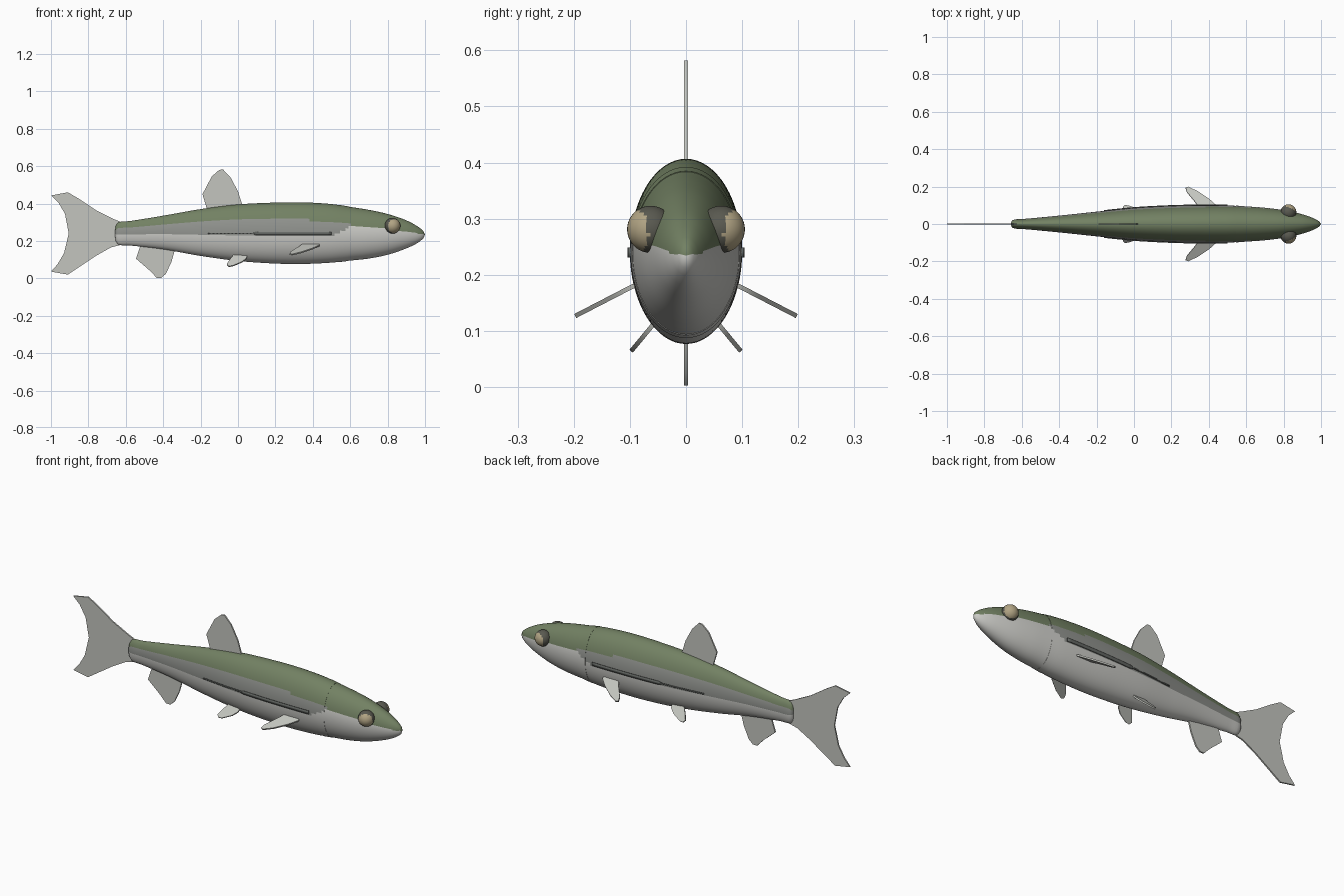
import bpy, bmesh, math
from mathutils import Vector

cube = bpy.data.objects.get("Cube")
if cube:
    bpy.data.objects.remove(cube, do_unlink=True)


def material(name, rgb):
    m = bpy.data.materials.new(name)
    m.use_nodes = True
    m.diffuse_color = (*rgb, 1)
    m.node_tree.nodes["Principled BSDF"].inputs["Base Color"].default_value = (*rgb, 1)
    return m


olive = material("olive back", (.17, .22, .125))
grey = material("grey flank", (.28, .29, .27))
pale = material("pale belly", (.60, .60, .57))
fin_mat = material("translucent grey fin", (.55, .56, .52))
gold = material("gold iris", (.44, .37, .23))
dark = material("dark eye", (.10, .10, .08))
line_mat = material("dark lateral line", (.13, .14, .13))


def finish(name, bm, mats, angle=40):
    bmesh.ops.recalc_face_normals(bm, faces=bm.faces)
    me = bpy.data.meshes.new(name)
    bm.to_mesh(me)
    bm.free()
    ob = bpy.data.objects.new(name, me)
    bpy.context.collection.objects.link(ob)
    for m in mats:
        me.materials.append(m)
    bpy.ops.object.select_all(action='DESELECT')
    ob.select_set(True)
    bpy.context.view_layer.objects.active = ob
    bpy.ops.object.shade_smooth_by_angle(angle=math.radians(angle))
    return ob


# Body stations: x, bottom z, top z, half width
STATIONS = [(-.655, .20, .28, .016), (-.64, .18, .30, .024), (-.58, .176, .306, .028),
            (-.4, .155, .335, .045), (-.2, .12, .37, .066), (0, .093, .395, .086),
            (.2, .079, .405, .097), (.35, .077, .406, .1), (.5, .084, .397, .099),
            (.6, .095, .382, .094), (.7, .106, .366, .087), (.8, .126, .344, .074),
            (.9, .160, .310, .052), (.96, .189, .278, .031), (.99, .212, .255, .014)]


def section(x):
    """Smoothly interpolated (bottom, top, half width) at x."""
    i = max(k for k in range(len(STATIONS) - 1) if STATIONS[k][0] <= x + 1e-6)
    a, b = STATIONS[i], STATIONS[i + 1]
    p, q = STATIONS[max(i - 1, 0)], STATIONS[min(i + 2, len(STATIONS) - 1)]
    h = b[0] - a[0]
    t = (x - a[0]) / h
    out = []
    for c in (1, 2, 3):
        ma = (b[c] - p[c]) / (b[0] - p[0]) * h
        mb = (q[c] - a[c]) / (q[0] - a[0]) * h
        out.append((2*t**3 - 3*t*t + 1) * a[c] + (t**3 - 2*t*t + t) * ma
                   + (3*t*t - 2*t**3) * b[c] + (t**3 - t*t) * mb)
    return out


def loft(name, xs, tip_front, tip_back, rule, mats, segs=64):
    bm = bmesh.new()
    rings = []
    for x in xs:
        lo, hi, w = section(x)
        ring = []
        for k in range(segs):
            a = 2 * math.pi * k / segs
            ring.append(bm.verts.new((x, w * math.cos(a), (lo + hi) / 2 + (hi - lo) / 2 * math.sin(a))))
        rings.append(ring)
    for r, s in zip(rings, rings[1:]):
        for k in range(segs):
            n = (k + 1) % segs
            bm.faces.new((r[k], r[n], s[n], s[k]))
    for ring, tip in ((rings[0], tip_back), (rings[-1], tip_front)):
        v = bm.verts.new(tip)
        for k in range(segs):
            bm.faces.new((ring[k], ring[(k + 1) % segs], v))
    # Colour bands follow the height within each cross-section
    for f in bm.faces:
        c = f.calc_center_median()
        lo, hi, _ = section(min(max(c.x, STATIONS[0][0]), STATIONS[-1][0]))
        f.material_index = rule(c.x, (c.z - (lo + hi) / 2) / ((hi - lo) / 2))
    return finish(name, bm, mats, 50)


def bands(x, u):
    green = .44 - .12 * max(0, min(1, (x - .35) / .3)) - .2 * max(0, (x - .75) / .25)
    white = -.1 + .5 * max(0, min(1, (x - .5) / .14))
    return 0 if u > green else 2 if u < white else 1


steps = 110
xs = [-.655, -.648] + [-.64 + 1.63 * k / steps for k in range(steps + 1)]
loft("body", xs, (1.0, 0, .234), (-.658, 0, .24), bands, [olive, grey, pale])


# Gill edge: a slim raised collar where the head meets the body
def gill_band(x, u):
    return bands(x, u)


collar = loft("gill_edge", [.545, .56, .575, .59], (.592, 0, .24), (.543, 0, .24),
              gill_band, [olive, grey, pale])
for v in collar.data.vertices:
    v.co.y *= 1.012
    v.co.z = .24 + (v.co.z - .24) * 1.008


# Fins: a thin plate from an outline in the plane spanned by x and 'out'
def fin(name, outline, origin=(0, 0, 0), out=(0, 0, 1), thick=.008):
    bm = bmesh.new()
    o, d = Vector(origin), Vector(out).normalized()
    n = Vector((1, 0, 0)).cross(d)
    verts = [bm.verts.new(o + Vector((x, 0, 0)) + d * s - n * thick / 2) for x, s in outline]
    face = bm.faces.new(verts)
    ext = bmesh.ops.extrude_face_region(bm, geom=[face])
    bmesh.ops.translate(bm, vec=n * thick, verts=[g for g in ext["geom"] if isinstance(g, bmesh.types.BMVert)])
    return finish(name, bm, [fin_mat])


fin("tail_fin", [(-.60, .29), (-.66, .315), (-.76, .365), (-.85, .425), (-.91, .46), (-1.0, .443),
                 (-.96, .405), (-.925, .345), (-.905, .24), (-.93, .135), (-.965, .075), (-1.0, .036),
                 (-.91, .02), (-.85, .06), (-.76, .12), (-.68, .165), (-.60, .185)])
fin("dorsal_fin", [(-.16, .35), (-.19, .45), (-.14, .545), (-.10, .58), (-.08, .582),
                   (-.04, .54), (0, .465), (.03, .37)])
fin("anal_fin", [(-.33, .18), (-.355, .09), (-.385, .025), (-.41, .003), (-.435, .003),
                 (-.47, .04), (-.545, .105), (-.52, .18)])
for side, label in ((1, "left"), (-1, "right")):
    fin(label + "_pectoral_fin", [(.44, -.02), (.435, .015), (.40, .05), (.34, .095), (.29, .121),
                                  (.276, .115), (.283, .09), (.32, .04), (.36, -.02)],
        (0, side * .09, .182), (0, side * .89, -.46))
    fin(label + "_pelvic_fin", [(.05, -.02), (.045, .01), (.02, .035), (-.03, .062), (-.05, .064),
                                (-.06, .05), (-.045, .02), (-.02, -.02)],
        (0, side * .057, .113), (0, side * .64, -.77))

    # Eye: dark ball with a gold cap facing out and forward
    bm = bmesh.new()
    bmesh.ops.create_uvsphere(bm, u_segments=32, v_segments=20, radius=.042)
    look = Vector((.4, side * .9, -.1)).normalized()
    for f in bm.faces:
        f.material_index = 1 if f.calc_center_median().normalized().dot(look) > .5 else 0
    eye = finish(label + "_eye", bm, [dark, gold])
    eye.location = (.826, side * .063, .281)

    # Lateral line: a slim strip hugging the widest part of the flank
    bm = bmesh.new()
    prev = None
    for k in range(34):
        x = -.16 + .66 * k / 33
        half = .003 if x < .08 else .009
        lo, hi, w = section(x)
        pair = [bm.verts.new((x, side * (w + .002), .24 + s * half)) for s in (-1, 1)]
        if prev:
            bm.faces.new((prev[0], pair[0], pair[1], prev[1]))
        prev = pair
    strip = finish(label + "_lateral_line", bm, [line_mat])
    mod = strip.modifiers.new("thickness", 'SOLIDIFY')
    mod.thickness = .004
    mod.offset = 0
